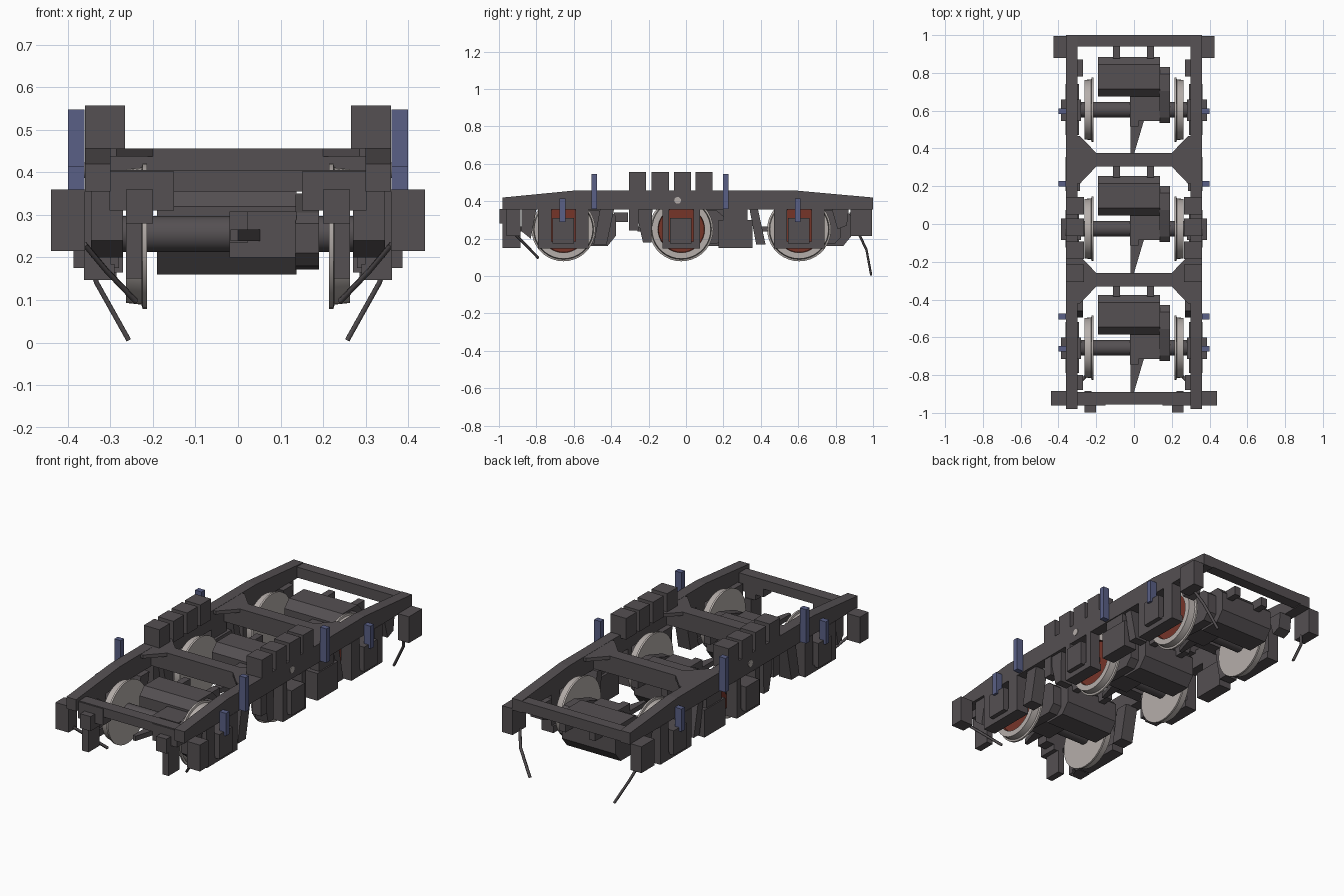
import bpy, bmesh
from math import radians
from mathutils import Matrix

cube = bpy.data.objects.get("Cube")
if cube:
    bpy.data.objects.remove(cube, do_unlink=True)


def material(name, rgb):
    m = bpy.data.materials.new(name)
    m.use_nodes = True
    m.diffuse_color = (*rgb, 1)
    m.node_tree.nodes["Principled BSDF"].inputs["Base Color"].default_value = (*rgb, 1)
    return m


DARK = material("dark grey", (0.09, 0.08, 0.085))
STEEL = material("light steel", (0.46, 0.42, 0.40))
RED = material("rust red", (0.18, 0.035, 0.022))
BLUE = material("slate blue", (0.10, 0.115, 0.24))


def finish(name, bm, mats, mirror):
    bmesh.ops.recalc_face_normals(bm, faces=bm.faces)
    mesh = bpy.data.meshes.new(name)
    bm.to_mesh(mesh)
    bm.free()
    ob = bpy.data.objects.new(name, mesh)
    bpy.context.collection.objects.link(ob)
    for m in mats:
        mesh.materials.append(m)
    if mirror:
        mod = ob.modifiers.new("Mirror", "MIRROR")
        mod.use_mirror_merge = False
    return ob


def prism(name, pts, lo, hi, axis="x", mat=DARK, mirror=False):
    """Extrude a (y, z) outline along x, or an (x, y) outline along z."""
    bm = bmesh.new()
    place = (lambda a, b: (lo, a, b)) if axis == "x" else (lambda a, b: (a, b, lo))
    step = (hi - lo, 0, 0) if axis == "x" else (0, 0, hi - lo)
    face = bm.faces.new([bm.verts.new(place(*p)) for p in pts])
    new = bmesh.ops.extrude_face_region(bm, geom=[face])["geom"]
    verts = [v for v in new if isinstance(v, bmesh.types.BMVert)]
    bmesh.ops.translate(bm, verts=verts, vec=step)
    return finish(name, bm, [mat], mirror)


def box(name, x, y, z, mat=DARK, mirror=False):
    pts = [(y[0], z[0]), (y[1], z[0]), (y[1], z[1]), (y[0], z[1])]
    return prism(name, pts, x[0], x[1], "x", mat, mirror)


def lathe(name, profile, centre, mats, red_rings=0, mirror=False):
    """Spin an (x, radius) profile round a crosswise axis."""
    bm = bmesh.new()
    vs = [bm.verts.new((x, 0, r)) for x, r in profile]
    es = [bm.edges.new(p) for p in zip(vs, vs[1:])]
    bmesh.ops.spin(bm, geom=vs + es, cent=(0, 0, 0), axis=(1, 0, 0),
                   angle=radians(360), steps=36)
    bmesh.ops.remove_doubles(bm, verts=bm.verts, dist=0.0005)
    for f in bm.faces:
        f.smooth = True
        c = f.calc_center_median()
        if red_rings and c.x > 0.235 and c.yz.length < 0.124:
            f.material_index = 1
    bm.transform(Matrix.Translation(centre))
    ob = finish(name, bm, mats, mirror)
    bpy.ops.object.select_all(action="DESELECT")
    ob.select_set(True)
    bpy.context.view_layer.objects.active = ob
    bpy.ops.object.shade_smooth_by_angle(angle=radians(30))
    return ob


# Main frame
prism("side_frame", [(-0.98, 0.355), (1, 0.355), (1, 0.42), (0.59, 0.457),
                     (-0.6, 0.457), (-0.98, 0.42)], 0.3, 0.36, mirror=True)
box("rear_beam", (-0.302, 0.302), (0.94, 1), (0.36, 0.418))
box("front_beam", (-0.302, 0.302), (-0.955, -0.89), (0.355, 0.405))
box("front_beam_end", (0.15, 0.302), (-0.96, -0.89), (0.31, 0.402), mirror=True)
for y, name in ((-0.295, "front"), (0.34, "rear")):
    half = [(0.285, 0.125), (0.2, 0.036), (-0.2, 0.036), (-0.285, 0.125), (-0.302, 0.125)]
    outline = [(0.302, 0.125)] + half
    outline += [(x, -d) for x, d in reversed(outline)]
    prism(name + "_transom_plate", [(x, y + d) for x, d in outline], 0.437, 0.456, "z")
    box(name + "_transom_web", (-0.302, 0.302), (y - 0.035, y + 0.035), (0.36, 0.438))

# Frame fittings
for i, y in enumerate((-0.26, -0.138, -0.018, 0.097)):
    box(f"top_block_{i}", (0.265, 0.36), (y - 0.046, y + 0.046), (0.44, 0.557), mirror=True)
lathe("frame_pin", [(0.355, 0), (0.355, 0.018), (0.363, 0.018), (0.363, 0)],
      (0, -0.045, 0.405), [STEEL], mirror=True)
for y in (-0.49, 0.213):
    box("tall_post", (0.361, 0.4), (y - 0.015, y + 0.015), (0.36, 0.547), BLUE, True)
for y in (-0.66, 0.597):
    box("short_post", (0.361, 0.4), (y - 0.015, y + 0.015), (0.29, 0.415), BLUE, True)
box("front_corner_block", (0.36, 0.44), (-0.96, -0.885), (0.215, 0.36), mirror=True)
box("rear_corner_block", (0.36, 0.425), (0.88, 0.995), (0.215, 0.36), mirror=True)
box("guard_head", (0.2, 0.263), (-0.998, -0.89), (0.28, 0.36), mirror=True)
box("guard_leg", (0.225, 0.263), (-0.98, -0.885), (0.15, 0.28), mirror=True)

# Bent rods at both ends
RODS = {"front_rod": [(0.36, -0.92, 0.23), (0.31, -0.86, 0.17), (0.24, -0.79, 0.097)],
        "rear_rod": [(0.365, 0.925, 0.225), (0.332, 0.965, 0.14), (0.257, 0.99, 0.006)]}
for name, pts in RODS.items():
    for side, label in ((1, "left_"), (-1, "right_")):
        cu = bpy.data.curves.new(label + name, "CURVE")
        cu.dimensions = "3D"
        cu.bevel_depth = 0.008
        cu.bevel_resolution = 0
        cu.use_fill_caps = True
        sp = cu.splines.new("POLY")
        sp.points.add(len(pts) - 1)
        for p, (x, y, z) in zip(sp.points, pts):
            p.co = (side * x, y, z, 1)
        cu.materials.append(DARK)
        bpy.context.collection.objects.link(bpy.data.objects.new(label + name, cu))

# Wheelsets with motors and axle boxes
WHEEL = [(0.246, 0), (0.246, 0.122), (0.263, 0.125), (0.263, 0.157), (0.227, 0.161),
         (0.224, 0.171), (0.214, 0.171), (0.214, 0)]
for name, y in (("front", -0.655), ("middle", -0.025), ("rear", 0.605)):
    n = name + "_"

    def rel(a, b):
        return (y + a, y + b)

    lathe(n + "wheel", WHEEL, (0, y, 0.25), [STEEL, RED], 1, True)
    lathe(n + "axle", [(-0.36, 0), (-0.36, 0.042), (0.36, 0.042), (0.36, 0)],
          (0, y, 0.255), [DARK])
    motor = [(0.07, 0.215), (0.115, 0.16), (0.235, 0.16), (0.28, 0.215),
             (0.28, 0.32), (0.24, 0.362), (0.11, 0.362), (0.07, 0.32)]
    prism(n + "motor", [(y + a, z) for a, z in motor], -0.19, 0.137)
    gear = [(-0.07, 0.21), (-0.04, 0.18), (0.1, 0.172), (0.19, 0.172), (0.225, 0.21),
            (0.225, 0.32), (0.19, 0.35), (0.1, 0.35), (-0.04, 0.305), (-0.07, 0.28)]
    prism(n + "gear_case", [(y + a, z) for a, z in gear], 0.135, 0.19)
    box(n + "axle_tube", (-0.02, 0.137), rel(-0.06, 0.075), (0.2, 0.308))
    prism(n + "torque_arm", [(-0.018, y - 0.05), (0.055, y - 0.05), (0.0, y - 0.235),
                             (-0.018, y - 0.235)], 0.238, 0.265, "z")
    box(n + "arm_end", (-0.02, 0.024), rel(-0.09, -0.05), (0.235, 0.308))
    for x in (-0.092, 0.088):
        box(n + "motor_bracket", (x - 0.019, x + 0.019), rel(0.27, 0.345), (0.29, 0.34))

    # Pedestal legs, tie bar and bearing box
    w = 0.1 if name == "middle" else 0.135
    for a, b in ((-w, -0.065), (0.065, w)):
        box(n + "pedestal_leg", (0.3, 0.362), rel(a, b), (0.17, 0.357), mirror=True)
    box(n + "pedestal_tie", (0.29, 0.362), rel(-w, w), (0.147, 0.185), mirror=True)
    box(n + "bearing_box", (0.28, 0.387), rel(-0.06, 0.055), (0.175, 0.31), mirror=True)

# Brake hangers and underframe boxes
HANGERS = {
    "front_brake": [(-0.46, 0.357), (-0.385, 0.357), (-0.425, 0.165), (-0.495, 0.165)],
    "middle_front_brake": [(-0.27, 0.357), (-0.18, 0.357), (-0.185, 0.18), (-0.23, 0.18)],
    "rear_brake": [(0.34, 0.357), (0.385, 0.357), (0.425, 0.17), (0.375, 0.17)],
    "front_bracket": [(-0.88, 0.357), (-0.8, 0.357), (-0.83, 0.2), (-0.88, 0.24)],
    "rear_bracket": [(0.78, 0.357), (0.87, 0.357), (0.86, 0.27), (0.81, 0.25)],
}
for name, pts in HANGERS.items():
    prism(name, pts, 0.27, 0.345, mirror=True)
box("middle_brake_box", (0.285, 0.362), (0.175, 0.355), (0.15, 0.3), mirror=True)
box("middle_brake_mount", (0.3, 0.355), (0.2, 0.33), (0.3, 0.357), mirror=True)
box("small_bracket", (0.3, 0.355), (-0.305, -0.255), (0.245, 0.357), mirror=True)
